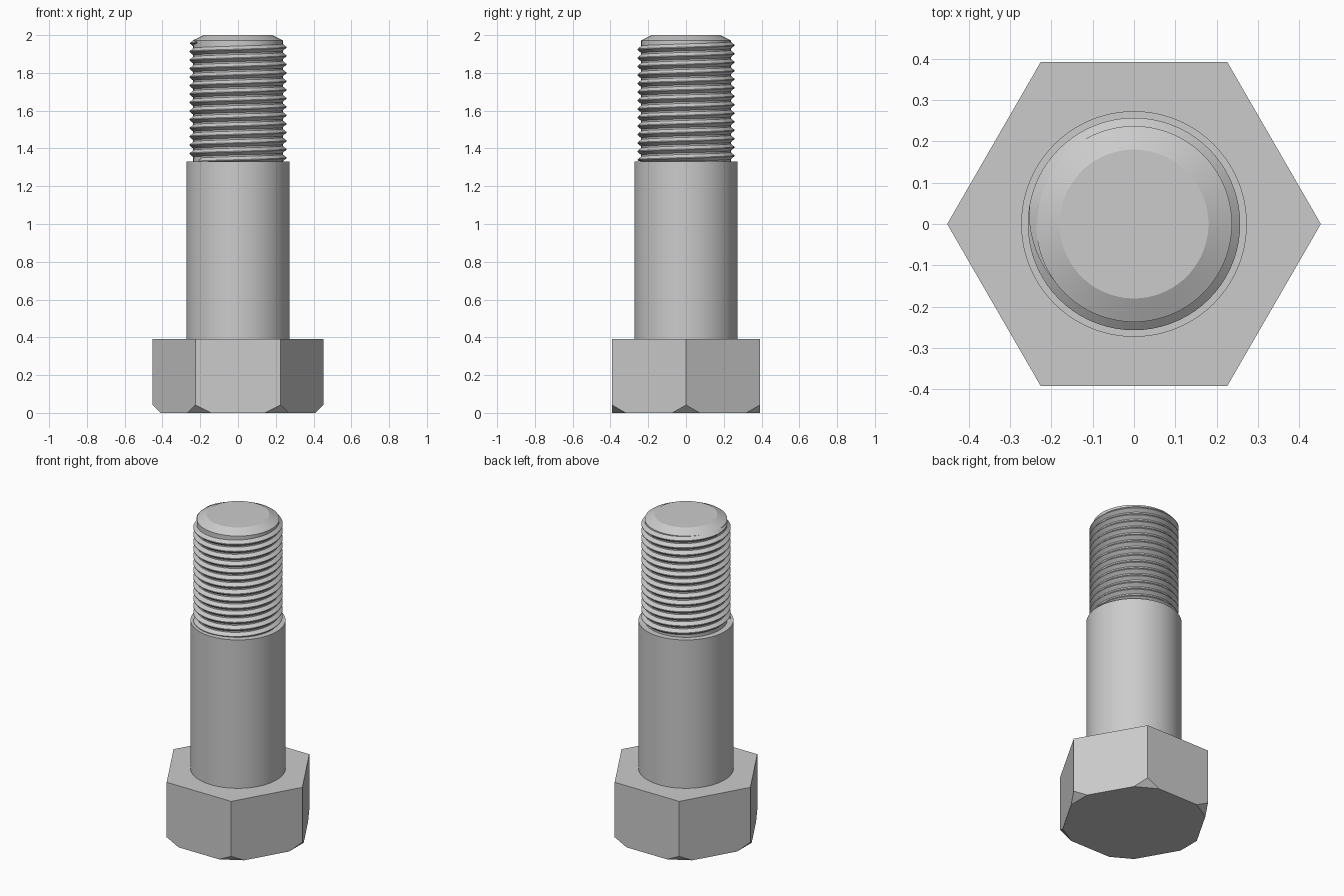
import bpy, bmesh
from math import cos, sin, pi, radians

cube = bpy.data.objects.get("Cube")
if cube:
    bpy.data.objects.remove(cube, do_unlink=True)

steel = bpy.data.materials.new("grey steel")
steel.use_nodes = True
COLOUR = (0.6, 0.6, 0.6, 1)
steel.diffuse_color = COLOUR
steel.node_tree.nodes["Principled BSDF"].inputs["Base Color"].default_value = COLOUR


def finish(name, bm, smooth=None):
    bmesh.ops.recalc_face_normals(bm, faces=bm.faces)
    mesh = bpy.data.meshes.new(name)
    bm.to_mesh(mesh)
    bm.free()
    mesh.materials.append(steel)
    obj = bpy.data.objects.new(name, mesh)
    bpy.context.collection.objects.link(obj)
    if smooth:
        bpy.ops.object.select_all(action='DESELECT')
        obj.select_set(True)
        bpy.context.view_layer.objects.active = obj
        bpy.ops.object.shade_smooth_by_angle(angle=radians(smooth))
    return obj


def lathe(name, profile, sides=96):
    """Turn a radius/height profile into a solid capped at both ends."""
    bm = bmesh.new()
    rings = [[bm.verts.new((r * cos(2 * pi * i / sides), r * sin(2 * pi * i / sides), z))
              for i in range(sides)] for r, z in profile]
    for low, high in zip(rings, rings[1:]):
        for i in range(sides):
            j = (i + 1) % sides
            bm.faces.new((low[i], low[j], high[j], high[i]))
    bm.faces.new(rings[0][::-1])
    bm.faces.new(rings[-1])
    return finish(name, bm, 25)


# Hexagonal head with its lower corners sliced off
HEAD_R, HEAD_H, CUT = 0.452, 0.39, 0.042
bm = bmesh.new()
base = [bm.verts.new((HEAD_R * cos(k * pi / 3), HEAD_R * sin(k * pi / 3), 0)) for k in range(6)]
face = bm.faces.new(base)
top = bmesh.ops.extrude_face_region(bm, geom=[face])["geom"]
bmesh.ops.translate(bm, vec=(0, 0, HEAD_H),
                    verts=[v for v in top if isinstance(v, bmesh.types.BMVert)])
for k in range(6):
    c, s = cos(k * pi / 3), sin(k * pi / 3)
    cut = bmesh.ops.bisect_plane(bm, geom=bm.verts[:] + bm.edges[:] + bm.faces[:], dist=1e-5,
                                 plane_co=(c * HEAD_R, s * HEAD_R, CUT),
                                 plane_no=(c, s, -1), clear_outer=True)
    edges = [e for e in cut["geom_cut"] if isinstance(e, bmesh.types.BMEdge)]
    bmesh.ops.holes_fill(bm, edges=edges, sides=0)
finish("hex_head", bm)

# Plain shank and threaded core with a bevelled tip
SHANK_TOP, ROOT, CREST = 1.33, 0.237, 0.257
lathe("shank", [(0.273, HEAD_H), (0.273, SHANK_TOP)])
lathe("thread_core", [(ROOT, SHANK_TOP), (ROOT, 1.972), (0.18, 2.0)])

# Right-handed helical thread, fading into the core at its upper end
PITCH, STEPS, TURNS = 0.045, 72, 14
END_Z, END_ANGLE = 1.962, radians(215)
HALF_BASE, HALF_CREST = 0.021, 0.002
bm = bmesh.new()
previous = None
for i in range(TURNS * STEPS + 1):
    turn = i / STEPS
    angle = END_ANGLE - turn * 2 * pi
    z = END_Z - turn * PITCH
    fade = min(1, i * 8 / STEPS)
    section = []
    for r, dz in ((ROOT - 0.003, -HALF_BASE * fade),
                  (ROOT + (CREST - ROOT) * fade, -HALF_CREST),
                  (ROOT + (CREST - ROOT) * fade, HALF_CREST),
                  (ROOT - 0.003, HALF_BASE * fade)):
        section.append(bm.verts.new((r * cos(angle), r * sin(angle), max(z + dz, SHANK_TOP))))
    if previous:
        for a in range(3):
            bm.faces.new((previous[a], previous[a + 1], section[a + 1], section[a]))
    previous = section
finish("thread", bm, 25)
